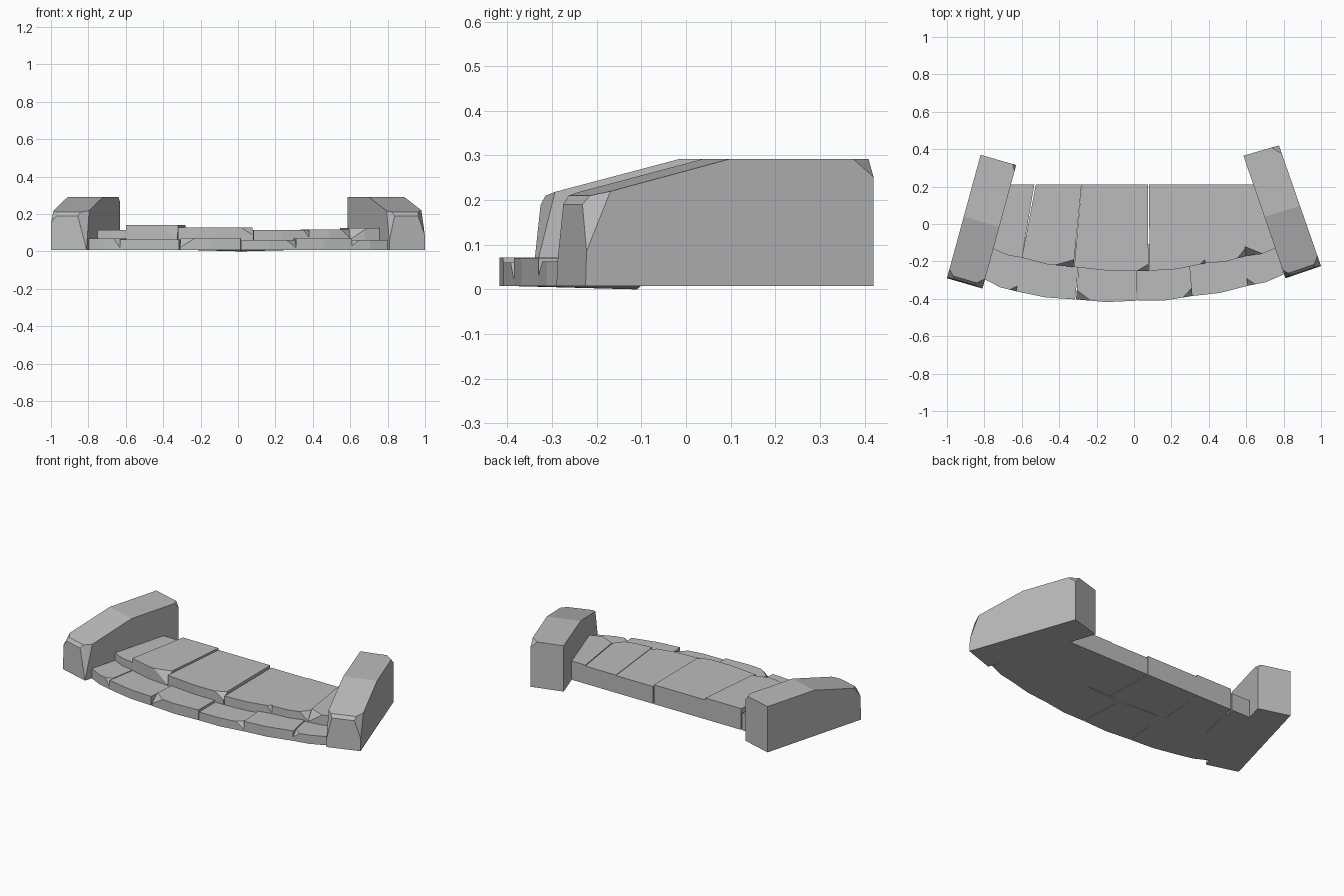
import bpy, bmesh
from mathutils import Vector

cube = bpy.data.objects.get("Cube")
if cube:
    bpy.data.objects.remove(cube)

STONE = bpy.data.materials.new("grey stone")
STONE.use_nodes = True
COLOUR = (0.5, 0.5, 0.5, 1)
STONE.diffuse_color = COLOUR
STONE.node_tree.nodes["Principled BSDF"].inputs["Base Color"].default_value = COLOUR

BASE = 0.008


def solid(ring_a, ring_b):
    """Closed solid between two matching rings of points."""
    bm = bmesh.new()
    a = [bm.verts.new(p) for p in ring_a]
    b = [bm.verts.new(p) for p in ring_b]
    bm.faces.new(a)
    bm.faces.new(b)
    n = len(a)
    for i in range(n):
        j = (i + 1) % n
        bm.faces.new((a[i], a[j], b[j], b[i]))
    bmesh.ops.recalc_face_normals(bm, faces=bm.faces[:])
    return bm


def chip(bm, corner, p, q, r):
    """Slice off a corner along the plane through three points."""
    normal = (q - p).cross(r - p).normalized()
    if normal.dot(corner - p) < 0:
        normal.negate()
    geom = bm.verts[:] + bm.edges[:] + bm.faces[:]
    cut = bmesh.ops.bisect_plane(bm, geom=geom, dist=1e-5, plane_co=p,
                                 plane_no=normal, clear_outer=True)
    edges = [e for e in cut["geom_cut"] if isinstance(e, bmesh.types.BMEdge)]
    bmesh.ops.contextual_create(bm, geom=edges)


def finish(bm, name):
    bmesh.ops.recalc_face_normals(bm, faces=bm.faces[:])
    mesh = bpy.data.meshes.new(name)
    bm.to_mesh(mesh)
    bm.free()
    mesh.materials.append(STONE)
    obj = bpy.data.objects.new(name, mesh)
    bpy.context.collection.objects.link(obj)


# Side walls: a sloped profile swept between the inner and outer side
PROFILE = [(0, BASE), (0.008, 0.19), (0.03, 0.21), (0.5, 0.292), (1, 0.292), (1, BASE)]


def wall(name, inner, outer, chips):
    def at(side, u, z):
        return Vector(side[0]).lerp(Vector(side[1]), u).to_3d() + Vector((0, 0, z))

    bm = solid([at(inner, u, z) for u, z in PROFILE],
               [at(outer, u, z) for u, z in PROFILE])
    # each chip: on the inner side, at the front, cut along, across and down
    for on_inner, front, along, across, down in chips:
        side, other = (inner, outer) if on_inner else (outer, inner)
        u, z, step = (0, 0.21, along) if front else (1, 0.292, -along)
        top = at(side, u, z)
        rise = 0.17 * along if front else 0
        chip(bm, top, at(side, u + step, z + rise),
             top.lerp(at(other, u, z), across), at(side, u, z - down))
    finish(bm, name)


wall("left_wall", ((0.81, -0.29), (0.585, 0.365)), ((1.0, -0.225), (0.775, 0.42)),
     [(False, True, 0.09, 0.25, 0.13), (True, True, 0.07, 0.2, 0.16),
      (False, False, 0.07, 0.2, 0.04)])
wall("right_wall", ((-0.81, -0.345), (-0.63, 0.315)), ((-1.0, -0.29), (-0.82, 0.37)),
     [(False, True, 0.08, 0.28, 0.06), (True, True, 0.08, 0.32, 0.2),
      (True, False, 0.05, 0.1, 0.03)])


# Steps: rows of wedge-shaped slabs with slightly uneven tops and narrow joints
def step(name, front, back, tops, gaps, chips, dips=()):
    for i, top in enumerate(tops):
        f0, f1 = Vector(front[i]), Vector(front[i + 1])
        b0, b1 = Vector(back[i]), Vector(back[i + 1])
        f1.x -= gaps[i][0]
        b1.x -= gaps[i][1]
        middle = (f0 + f1) / 2 - Vector((0, 0.011))
        plan = [f0, middle, f1, b1, b0]
        low = [p.to_3d() + Vector((0, 0, BASE)) for p in plan]
        high = [p.to_3d() + Vector((0, 0, top)) for p in plan]
        if i + 1 in dips:
            low[3].z = 0
        if i in dips:
            low[4].z = 0
        bm = solid(low, high)
        for slab, at_end, along, inward, down in chips:
            if slab != i:
                continue
            corner, rear = (high[2], high[3]) if at_end else (high[0], high[4])
            chip(bm, corner, corner + (high[1] - corner).normalized() * along,
                 corner + (rear - corner).normalized() * inward,
                 corner - Vector((0, 0, down)))
        finish(bm, f"{name}_slab_{i + 1}")


upper_front = [(-0.76, -0.13), (-0.6, -0.18), (-0.32, -0.23), (0.083, -0.25),
               (0.38, -0.21), (0.6, -0.17), (0.76, -0.13)]
upper_back = [(x, 0.21) for x in (-0.67, -0.525, -0.28, 0.08, 0.335, 0.545, 0.65)]
step("upper_step", upper_front, upper_back,
     [0.115, 0.14, 0.128, 0.115, 0.118, 0.124],
     [(0, 0.008), (0.004, 0), (0.006, 0.006), (0, 0), (0, 0), (0, 0)],
     [(1, True, 0.1, 0.04, 0.07), (2, True, 0.06, 0.035, 0.04),
      (3, True, 0.03, 0.02, 0.04), (4, True, 0.05, 0.04, 0.05),
      (5, False, 0.09, 0.05, 0.06)])

lower_front = [(-0.8, -0.295), (-0.63, -0.36), (-0.31, -0.403), (0.02, -0.41),
               (0.31, -0.385), (0.61, -0.33), (0.8, -0.27)]
lower_back = [(x * 0.92, -0.11 + 0.1 * x * x) for x, y in lower_front]
step("lower_step", lower_front, lower_back,
     [0.068, 0.064, 0.071, 0.06, 0.07, 0.062],
     [(0, 0), (0.005, 0), (0.006, 0), (0, 0), (0, 0), (0, 0)],
     [(0, True, 0.035, 0.03, 0.05), (2, False, 0.08, 0.05, 0.05),
      (3, True, 0.05, 0.04, 0.04), (5, False, 0.04, 0.04, 0.03)],
     dips=(3,))
